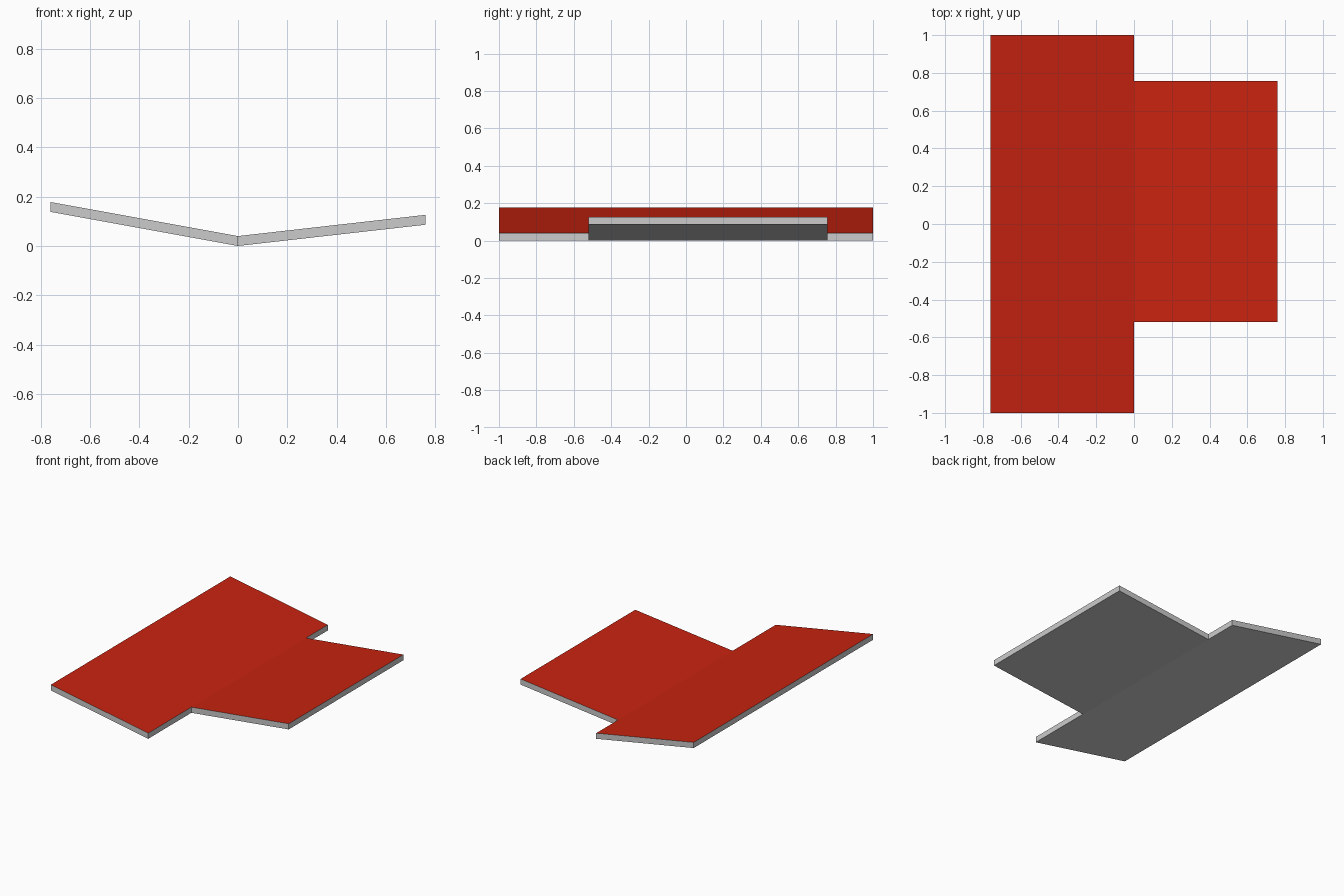
import bpy, bmesh

cube = bpy.data.objects.get("Cube")
if cube:
    bpy.data.objects.remove(cube, do_unlink=True)


def material(name, rgb):
    m = bpy.data.materials.new(name)
    m.diffuse_color = (*rgb, 1)
    m.use_nodes = True
    m.node_tree.nodes["Principled BSDF"].inputs["Base Color"].default_value = (*rgb, 1)
    return m


RED = material("roof red", (0.58, 0.0168, 0.005))
GREY = material("light grey", (0.6, 0.6, 0.6))
THICK = 0.04


def roof_slab(name, outer_x, outer_z, y0, y1):
    """Sloped slab rising from the valley at x = 0 to its outer edge, with plumb-cut ends."""
    bm = bmesh.new()
    profile = [(0, 0), (outer_x, outer_z), (outer_x, outer_z + THICK), (0, THICK)]
    face = bm.faces.new([bm.verts.new((x, y0, z)) for x, z in profile])
    side = bmesh.ops.extrude_face_region(bm, geom=[face])["geom"]
    bmesh.ops.translate(bm, vec=(0, y1 - y0, 0),
                        verts=[v for v in side if isinstance(v, bmesh.types.BMVert)])
    bmesh.ops.recalc_face_normals(bm, faces=bm.faces)
    # Red on the upper surface, grey on the edges and underside
    for f in bm.faces:
        f.normal_update()
        f.material_index = 0 if f.normal.z > 0.5 else 1
    mesh = bpy.data.meshes.new(name)
    bm.to_mesh(mesh)
    bm.free()
    mesh.materials.append(RED)
    mesh.materials.append(GREY)
    obj = bpy.data.objects.new(name, mesh)
    bpy.context.collection.objects.link(obj)
    return obj


# Long steep slab and short shallow slab meeting in a valley
roof_slab("long_roof_slab", -0.76, 0.138, -1.0, 1.0)
roof_slab("short_roof_slab", 0.76, 0.086, -0.52, 0.757)
